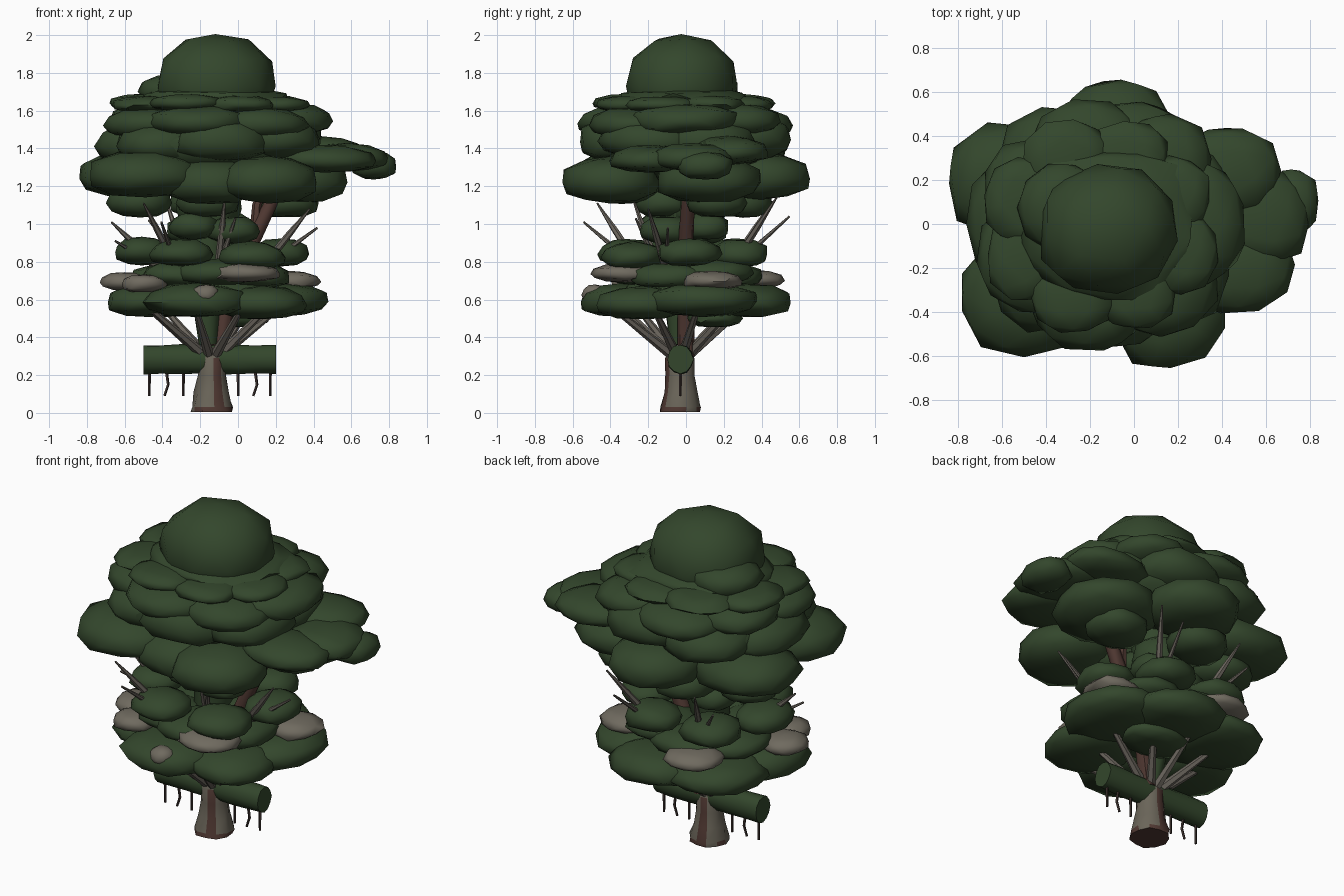
import bpy, bmesh, math, random
from mathutils import Vector

random.seed(7)
if "Cube" in bpy.data.objects:
    bpy.data.objects.remove(bpy.data.objects["Cube"])


def material(name, r, g, b):
    m = bpy.data.materials.new(name)
    m.use_nodes = True
    m.diffuse_color = (r, g, b, 1)
    bsdf = m.node_tree.nodes["Principled BSDF"]
    bsdf.inputs["Base Color"].default_value = (r, g, b, 1)
    bsdf.inputs["Roughness"].default_value = 0.9
    return m


LEAF = material("leaf green", 0.033, 0.062, 0.025)
DRY = material("dry foliage grey", 0.16, 0.145, 0.115)
BARK = material("grey bark", 0.145, 0.13, 0.1)
TWIG = material("weathered branch", 0.14, 0.125, 0.105)
WOOD = material("red brown wood", 0.08, 0.04, 0.032)
ROOT = material("dark hanging root", 0.05, 0.034, 0.03)


def finish(name, bm, mats, angle=50):
    bmesh.ops.recalc_face_normals(bm, faces=bm.faces)
    mesh = bpy.data.meshes.new(name)
    bm.to_mesh(mesh)
    bm.free()
    ob = bpy.data.objects.new(name, mesh)
    bpy.context.collection.objects.link(ob)
    for m in mats:
        mesh.materials.append(m)
    bpy.ops.object.select_all(action='DESELECT')
    ob.select_set(True)
    bpy.context.view_layer.objects.active = ob
    bpy.ops.object.shade_smooth_by_angle(angle=math.radians(angle))


def puff(name, center, size, mat=LEAF, power=2.4, jitter=0.06):
    """Flattened, slightly boxy clump of foliage, fuller above than below."""
    bm = bmesh.new()
    bmesh.ops.create_icosphere(bm, subdivisions=2, radius=1)
    spin = random.uniform(0, math.pi)
    for v in bm.verts:
        a = math.atan2(v.co.y, v.co.x) + spin
        r = math.hypot(v.co.x, v.co.y)
        x, y, z = r * math.cos(a), r * math.sin(a), v.co.z
        n = sum(abs(c) ** power for c in (x, y, z)) ** (1 / power)
        k = (1 + random.uniform(-jitter, jitter)) / n
        z *= 1.1 if z > 0 else 0.85
        v.co = Vector((x * size[0], y * size[1], z * size[2])) * k + Vector(center)
    finish(name, bm, [mat], 60)


def ring(name, count, z, reach, size, start=0, center=(-0.14, -0.01), wobble=0.02):
    """Circle of clumps, each wider across than deep."""
    for i in range(count):
        a = math.radians(start) + math.tau * i / count
        w = random.uniform(0.92, 1.08)
        c, s = abs(math.cos(a)), abs(math.sin(a))
        puff(f"{name}_{i + 1}",
             (center[0] + reach[0] * math.cos(a), center[1] + reach[1] * math.sin(a),
              z + random.uniform(-wobble, wobble)),
             (size[0] * w * (1 - 0.15 * c), size[0] * w * (1 - 0.15 * s), size[1]))


def tube(name, points, radii, mats, sides=6, rough=0.0, rule=None, depth=1.0):
    """Closed tube through points; rule picks a material per face."""
    bm = bmesh.new()
    pts = [Vector(p) for p in points]
    rings = []
    for i, p in enumerate(pts):
        d = (pts[min(i + 1, len(pts) - 1)] - pts[max(i - 1, 0)]).normalized()
        u = d.cross(Vector((0, 1, 0))).normalized()
        w = d.cross(u) * depth
        row = []
        for k in range(sides):
            a = math.tau * k / sides
            r = radii[i] * (1 + random.uniform(-rough, rough))
            row.append(bm.verts.new(p + (u * math.cos(a) + w * math.sin(a)) * r))
        rings.append(row)
    for lo, hi in zip(rings, rings[1:]):
        for k in range(sides):
            n = (k + 1) % sides
            bm.faces.new((lo[k], lo[n], hi[n], hi[k]))
    bm.faces.new(rings[0])
    bm.faces.new(rings[-1])
    if rule:
        for i, f in enumerate(bm.faces):
            f.material_index = rule(i, f.calc_center_median())
    finish(name, bm, mats)


# Flared trunk with ragged brown foot and a few streaks
tube("trunk", [(-0.14, -0.03, z) for z in (0.005, 0.03, 0.11, 0.2, 0.29, 0.35)],
     [0.115, 0.11, 0.09, 0.078, 0.076, 0.05], [BARK, WOOD], 11, 0.09,
     lambda i, c: int((c.z < 0.025 and i % 3 > 0) or (c.z < 0.25 and i % 11 in (3, 8))))

# Inner stems carrying the crown
tube("main_limb", [(-0.1, 0, 0.3), (-0.06, 0, 0.6), (0.08, 0, 0.92), (0.16, 0.01, 1.08),
                   (0.24, 0.02, 1.25)], [0.045, 0.045, 0.042, 0.036, 0.03], [WOOD], 8, 0.06)
tube("side_limb", [(0.09, 0, 0.95), (0.1, 0.02, 1.1), (0.16, 0.05, 1.25)],
     [0.03, 0.025, 0.02], [WOOD])
tube("mossy_stem", [(-0.16, -0.04, 0.36), (-0.17, -0.04, 0.6), (-0.15, 0.02, 1.0),
                    (-0.14, 0, 1.5)], [0.05, 0.08, 0.13, 0.15], [LEAF], 10, 0.08)

# Mossy log through the trunk, with hanging roots
tube("mossy_log", [(-0.5 + 0.1 * i, -0.03, 0.283) for i in range(8)], [0.077] * 8,
     [LEAF], 12, 0.06, depth=0.88)
for i, x in enumerate((-0.47, -0.38, -0.29, 0.0, 0.09, 0.17)):
    bend = 0.01 * (i % 3 == 1)
    tube(f"hanging_root_{i + 1}", [(x, -0.03, 0.22), (x + bend, -0.03, 0.15),
                                   (x - bend, -0.03, 0.09)], [0.009, 0.008, 0.007], [ROOT], 5)

# Lower fan of branches
for i in range(9):
    a = math.tau * i / 9 + 0.25
    c, s = math.cos(a), math.sin(a)
    far = random.uniform(0.3, 0.38)
    tube(f"lower_branch_{i + 1}", [(-0.14 + 0.04 * c, -0.03 + 0.04 * s, 0.3),
                                   (-0.14 + far * c, -0.03 + far * s, 0.54)],
         [0.028, 0.015], [TWIG], 6)

# Upper bare branches, each a steep forked pair
tips = [(-0.67, -0.1, 1.01), (-0.5, -0.47, 1.11), (0.38, -0.2, 1.08), (0.2, 0.48, 1.14),
        (-0.38, 0.46, 1.12), (-0.07, -0.28, 1.13)]
for i, t in enumerate(tips):
    tip, axis = Vector(t), Vector((-0.14, -0.01, 0))
    root = axis.lerp(tip, 0.5)
    root.z = 0.76
    tube(f"upper_branch_{i + 1}", [root, root.lerp(tip, 0.6), tip], [0.022, 0.017, 0.005], [TWIG], 6)
    side = Vector((-t[1], t[0] + 0.14, -0.5)) * 0.2
    tube(f"fork_branch_{i + 1}", [root, tip + side], [0.02, 0.006], [TWIG], 6)

# Lower foliage tiers with dry clumps between
ring("skirt_clump", 6, 0.575, (0.36, 0.33), (0.285, 0.09), 15, (-0.125, 0))
puff("skirt_core", (-0.14, 0, 0.62), (0.38, 0.36, 0.1))
puff("skirt_under", (-0.02, 0.15, 0.5), (0.2, 0.15, 0.055))
dry = [(0.04, -0.32, 0.735, 0.18), (0.28, 0.14, 0.695, 0.16), (-0.6, -0.1, 0.69, 0.13),
       (-0.31, 0.36, 0.7, 0.16), (-0.5, -0.28, 0.68, 0.12), (-0.17, -0.48, 0.625, 0.07)]
for i, (x, y, z, r) in enumerate(dry):
    puff(f"dry_clump_{i + 1}", (x, y, z), (r, r, 0.05), DRY)
ring("waist_clump", 6, 0.73, (0.24, 0.23), (0.23, 0.07), 40)
ring("collar_clump", 6, 0.84, (0.37, 0.33), (0.18, 0.075), 5)
ring("neck_clump", 4, 0.97, (0.15, 0.15), (0.15, 0.075), 50)
puff("neck_core", (-0.15, 0.06, 1.08), (0.17, 0.15, 0.14))

# Dark hanging clumps below the crown
for i, (x, y) in enumerate([(-0.52, 0.14), (0.26, 0.16), (-0.2, 0.3), (-0.16, -0.12)]):
    puff(f"hanging_clump_{i + 1}", (x, y, 1.11), (0.17, 0.16, 0.09))

# Broad crown tier
broad = [(-0.54, 0.2, 1.24, 0.31, 0.26), (-0.49, -0.32, 1.25, 0.31, 0.28),
         (0.16, -0.4, 1.22, 0.27, 0.26), (-0.08, 0.4, 1.24, 0.27, 0.26),
         (0.3, 0.12, 1.22, 0.28, 0.28), (-0.14, -0.34, 1.21, 0.25, 0.23)]
for i, (x, y, z, rx, ry) in enumerate(broad):
    puff(f"broad_clump_{i + 1}", (x, y, z), (rx, ry, 0.125))
puff("crown_core", (-0.14, 0, 1.42), (0.54, 0.48, 0.22))

# Long bough reaching out to one side
bough = [(0.42, 0.24, 1.38, 0.25, 0.2), (0.58, 0.03, 1.345, 0.22, 0.22),
         (0.72, 0.1, 1.3, 0.125, 0.15), (0.46, -0.2, 1.335, 0.27, 0.2)]
for i, (x, y, z, rx, ry) in enumerate(bough):
    puff(f"bough_clump_{i + 1}", (x, y, z), (rx, ry, 0.075))

# Middle and upper crown tiers
ring("middle_clump", 7, 1.43, (0.38, 0.34), (0.28, 0.12), 20)
ring("upper_clump", 7, 1.535, (0.39, 0.34), (0.265, 0.085), 0, (-0.12, 0))
ring("shoulder_clump", 8, 1.635, (0.37, 0.33), (0.2, 0.045), 25, (-0.15, -0.01), 0.008)

# Rounded cap with a lower lobe beside it
puff("crown_cap", (-0.12, -0.025, 1.73), (0.315, 0.29, 0.245), power=2.5, jitter=0.03)
puff("cap_lobe", (-0.32, 0.08, 1.7), (0.2, 0.2, 0.09))
puff("cap_base", (-0.12, 0, 1.66), (0.4, 0.35, 0.06))
